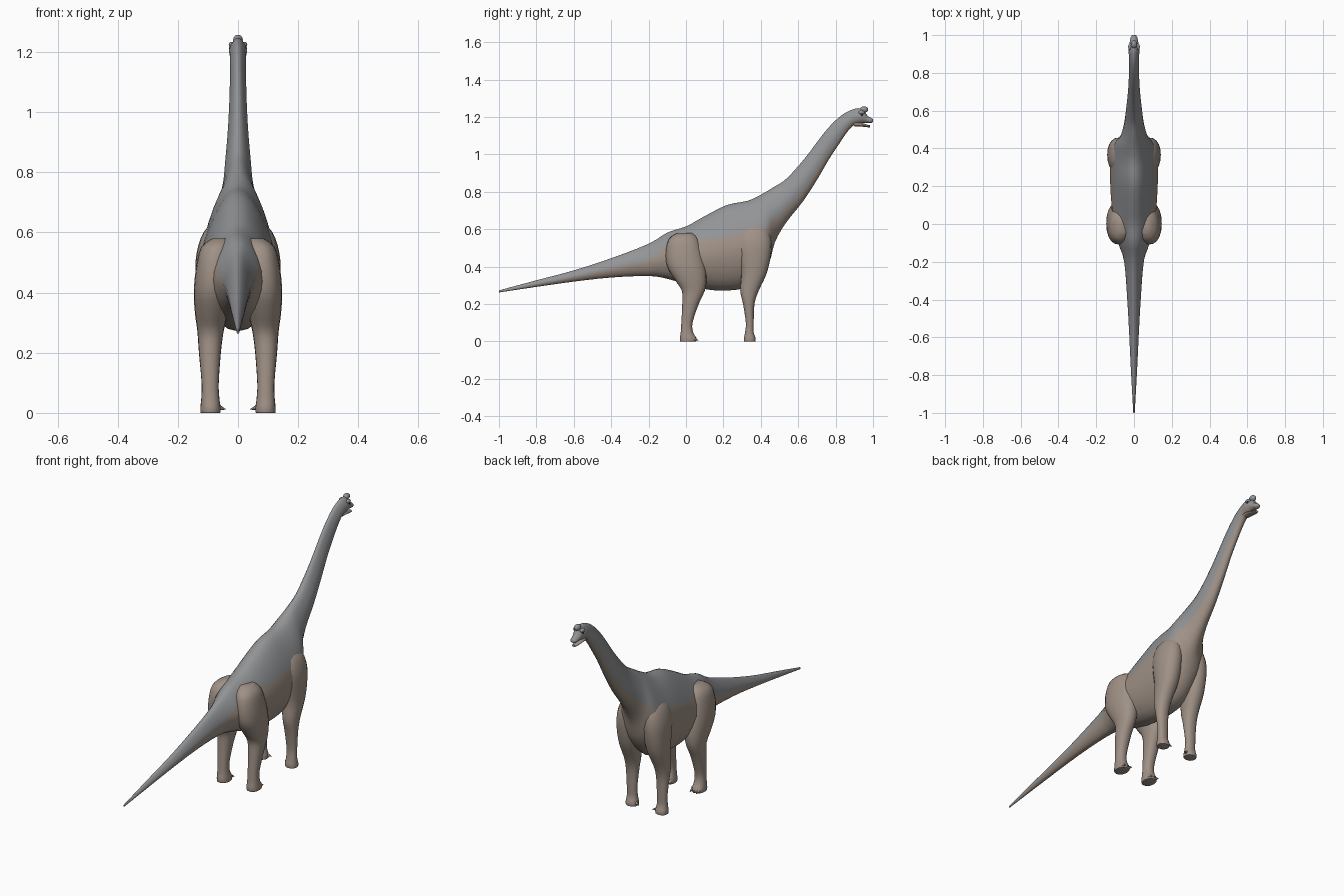
import bpy, bmesh, math
from mathutils import Vector

if "Cube" in bpy.data.objects:
    bpy.data.objects.remove(bpy.data.objects["Cube"])


def material(name, rgb):
    m = bpy.data.materials.new(name)
    m.diffuse_color = (*rgb, 1)
    m.use_nodes = True
    m.node_tree.nodes["Principled BSDF"].inputs["Base Color"].default_value = m.diffuse_color
    return m


GREY = material("back grey", (0.29, 0.295, 0.305))
BROWN = material("belly brown", (0.35, 0.285, 0.24))
DARK = material("eye dark", (0.03, 0.03, 0.035))


def smooth_path(keys, steps):
    """Catmull-Rom interpolation of tuples of numbers."""
    out = []
    for i in range(len(keys) - 1):
        a, b, c, d = (keys[max(0, min(len(keys) - 1, i + k))] for k in (-1, 0, 1, 2))
        for j in range(steps):
            t = j / steps
            out.append([0.5 * (2 * q + (r - p) * t + (2 * p - 5 * q + 4 * r - s) * t * t
                               + (3 * q - p - 3 * r + s) * t ** 3)
                        for p, q, r, s in zip(a, b, c, d)])
    return out + [list(keys[-1])]


def lookup(table, y):
    for (y0, s0), (y1, s1) in zip(table, table[1:]):
        if y <= y1:
            return s0 + (s1 - s0) * max(0, (y - y0) / (y1 - y0))
    return table[-1][1]


def finish(name, bm, mats):
    bmesh.ops.recalc_face_normals(bm, faces=bm.faces[:])
    me = bpy.data.meshes.new(name)
    bm.to_mesh(me)
    bm.free()
    for m in mats:
        me.materials.append(m)
    ob = bpy.data.objects.new(name, me)
    bpy.context.collection.objects.link(ob)
    bpy.ops.object.select_all(action='DESELECT')
    ob.select_set(True)
    bpy.context.view_layer.objects.active = ob
    bpy.ops.object.shade_smooth_by_angle(angle=math.radians(60))
    return ob


def loft(name, rings, mats, pick=lambda j: 0):
    """Skin closed rings; pick(j) gives the material of ring segment j."""
    bm = bmesh.new()
    rows = [[bm.verts.new(p) for p in r] for r in rings]
    n = len(rows[0])
    for a, b in zip(rows, rows[1:]):
        for j in range(n):
            k = (j + 1) % n
            bm.faces.new((a[j], a[k], b[k], b[j])).material_index = pick(j)
    bm.faces.new(rows[0])
    bm.faces.new(rows[-1])
    return finish(name, bm, mats)


# Height (-1 bottom, 1 top) of the colour border along the length
BORDER = [(-1, -0.5), (-0.6, -0.2), (-0.2, -0.05), (-0.1, 0.4), (0, 0.6), (0.1, 0.35),
          (0.2, 0.25), (0.35, 0.3), (0.45, -0.1), (0.5, -0.3), (0.6, -0.55),
          (0.85, -0.6), (0.93, -0.4), (1, -0.4)]
LOW, HIGH = 7, 7


def body_ring(yt, zt, yb, zb, w):
    """Ring through a top and a bottom point, one vertex row on the colour border."""
    edge = math.asin(lookup(BORDER, (yt + yb) / 2))
    q = math.pi / 2
    angles = [-q + (edge + q) * i / LOW for i in range(LOW)]
    angles += [edge + (q - edge) * i / HIGH for i in range(HIGH + 1)]
    pts = []
    for a in angles:
        s = math.sin(a)
        x = w * math.cos(a) * (1 - 0.3 * max(0, s))
        pts.append(Vector((x, (yt + yb) / 2 + (yt - yb) / 2 * s, (zt + zb) / 2 + (zt - zb) / 2 * s)))
    return pts + [Vector((-p.x, p.y, p.z)) for p in pts[-2:0:-1]]


# Tail, trunk, neck and skull: top y, top z, bottom y, bottom z, half width
BODY = [
    (-1, .273, -1, .262, .004), (-.8, .327, -.8, .292, .015), (-.6, .38, -.6, .32, .025),
    (-.4, .445, -.4, .342, .036), (-.2, .522, -.2, .35, .052), (-.1, .582, -.1, .335, .085),
    (0, .615, 0, .305, .115), (.1, .67, .1, .28, .122), (.22, .73, .22, .272, .126),
    (.33, .752, .35, .30, .125), (.405, .787, .44, .41, .105), (.46, .82, .475, .53, .072),
    (.525, .86, .535, .635, .053), (.58, .915, .63, .755, .043), (.65, .998, .71, .88, .034),
    (.72, 1.092, .765, .975, .029), (.78, 1.163, .82, 1.058, .027), (.84, 1.215, .862, 1.12, .027),
    (.89, 1.24, .895, 1.155, .028), (.925, 1.247, .925, 1.163, .03), (.95, 1.238, .945, 1.168, .027),
    (.97, 1.207, .968, 1.168, .021), (.988, 1.197, .988, 1.167, .018), (1, 1.187, 1, 1.173, .009)]
total = 2 * (LOW + HIGH)
loft("body_neck_tail", [body_ring(*k) for k in smooth_path(BODY, 3)], [BROWN, GREY],
     lambda j: 1 if LOW <= j < total - LOW else 0)

# Lower jaw
JAW = [(.89, 1.175, .90, 1.15, .02), (.93, 1.172, .93, 1.15, .022),
       (.965, 1.16, .962, 1.146, .017), (.985, 1.156, .985, 1.144, .011)]
loft("lower_jaw", [body_ring(*k) for k in smooth_path(JAW, 3)], [BROWN])


def ball(name, loc, size, mat):
    bm = bmesh.new()
    bmesh.ops.create_uvsphere(bm, u_segments=16, v_segments=10, radius=1)
    for v in bm.verts:
        v.co = Vector([c * s + l for c, s, l in zip(v.co, size, loc)])
    return finish(name, bm, [mat])


# Nasal crest, brows and eyes
ball("nasal_crest", (0, .952, 1.24), (.016, .022, .017), GREY)
for side, tag in ((1, "right"), (-1, "left")):
    ball(f"brow_{tag}", (side * .02, .938, 1.224), (.011, .018, .01), GREY)
    ball(f"eye_{tag}", (side * .025, .94, 1.211), (.005, .007, .006), DARK)


def leg_ring(z, y0, y1, x0, x1, side):
    pts = []
    for i in range(20):
        a = math.tau * i / 20
        c, s = math.cos(a), math.sin(a)
        c, s = (math.copysign(abs(v) ** 0.9, v) for v in (c, s))
        pts.append(Vector((side * ((x0 + x1) / 2 + (x1 - x0) / 2 * c),
                           (y0 + y1) / 2 + (y1 - y0) / 2 * s, z)))
    return pts


# Legs: z, back y, front y, inner x, outer x
HIND = [(.58, -.045, .035, .03, .085), (.55, -.09, .065, .02, .123), (.48, -.108, .088, .02, .14),
        (.40, -.10, .105, .025, .147), (.33, -.06, .11, .035, .143), (.27, -.022, .10, .048, .135),
        (.2, -.02, .068, .057, .13), (.1, -.025, .035, .064, .121), (.05, -.028, .038, .062, .122),
        (.02, -.033, .055, .058, .125), (.003, -.032, .055, .058, .125), (0, -.03, .052, .06, .123)]
FORE = [(.64, .33, .40, .03, .075), (.60, .29, .44, .02, .115), (.53, .27, .457, .02, .138),
        (.45, .28, .452, .025, .142), (.36, .295, .43, .035, .138), (.27, .29, .388, .05, .132),
        (.2, .305, .366, .058, .128), (.1, .32, .362, .064, .121), (.05, .316, .362, .063, .121),
        (.02, .31, .372, .058, .124), (.003, .31, .372, .058, .124), (0, .312, .37, .06, .122)]


def claw(name, base, tip, r):
    bm = bmesh.new()
    base, tip = Vector(base), Vector(tip)
    d = tip - base
    bmesh.ops.create_cone(bm, cap_ends=True, segments=8, radius1=r, radius2=.001, depth=d.length)
    rot = d.to_track_quat('Z', 'Y')
    for v in bm.verts:
        v.co = rot @ v.co + (base + tip) / 2
    return finish(name, bm, [BROWN])


for side, tag in ((1, "right"), (-1, "left")):
    for name, keys in (("hind_leg", HIND), ("fore_leg", FORE)):
        loft(f"{name}_{tag}", [leg_ring(*k, side) for k in smooth_path(keys, 3)], [BROWN])
    # Toe claws on the hind feet, inner spur on the fore feet
    for i, x in enumerate((.07, .09, .11)):
        claw(f"hind_claw_{tag}_{i}", (side * x, .035, .018), (side * x, .067, .005), .011)
    claw(f"fore_spur_{tag}", (side * .072, .345, .02), (side * .041, .355, .012), .013)
